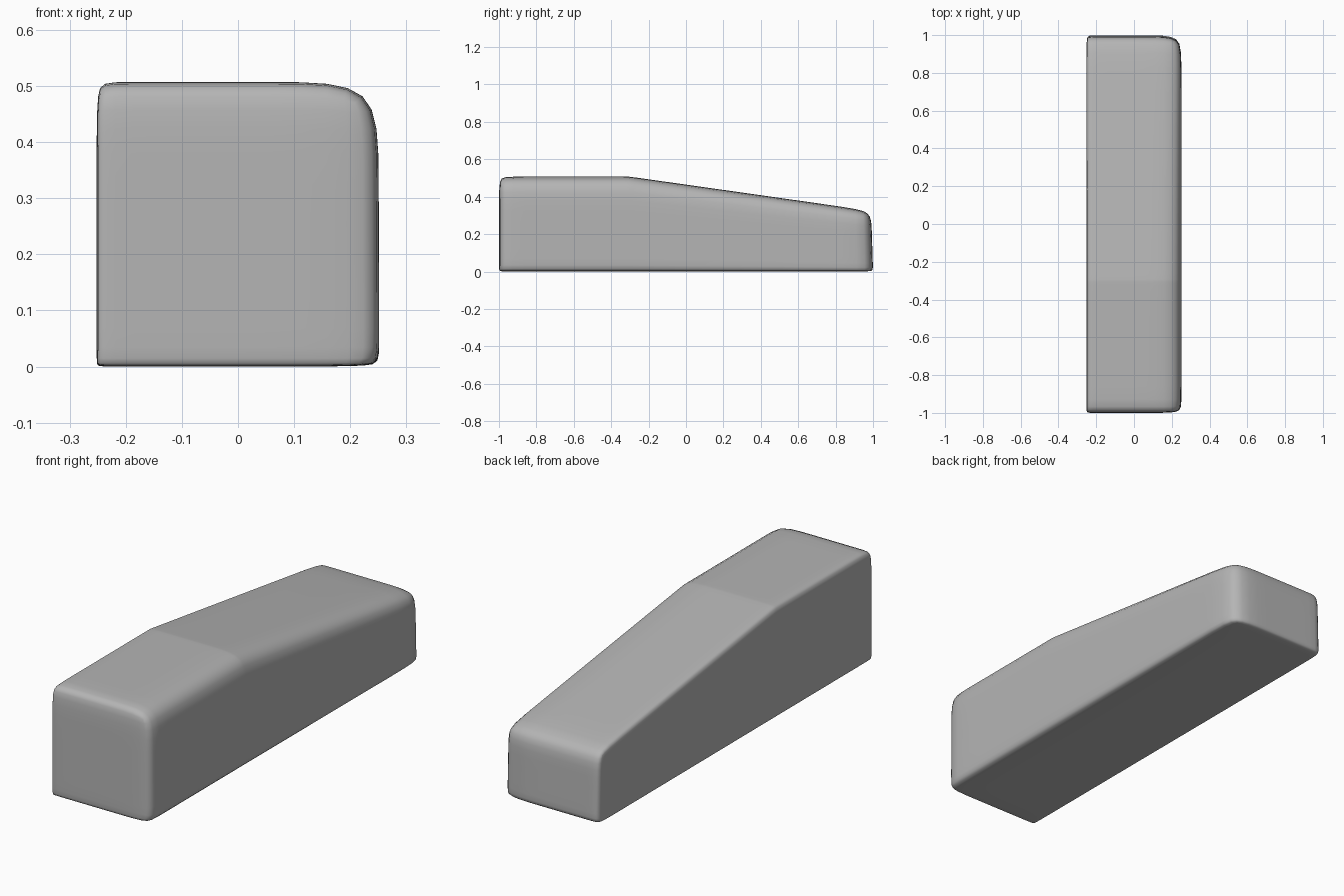
import bpy, bmesh

if "Cube" in bpy.data.objects:
    bpy.data.objects.remove(bpy.data.objects["Cube"])

# Control cage: loop positions along each axis set how tight each edge rounds
XS = [-0.252, -0.235, 0.08, 0.252]
YS = [-1.0, -0.96, -0.32, -0.30, -0.28, 0.87, 1.0]
ZS = [0.0, 0.03, 0.70, 1.0]          # fractions of the local height


def height(y):
    """Flat top at the front, sloping down toward the back."""
    return 0.507 - 0.1415 * max(0.0, y + 0.30)


bm = bmesh.new()
size = (len(XS), len(YS), len(ZS))
verts = {}


def vert(key):
    if key not in verts:
        i, j, k = key
        x, y, f = XS[i], YS[j], ZS[k]
        z = f * height(y)
        if j == size[1] - 1:
            y -= 0.010 * f           # back end leans in slightly
        if i == size[0] - 1:
            x -= 0.002 * f
        verts[key] = bm.verts.new((x, y, z))
    return verts[key]


# Six sides of the cage
for axis in range(3):
    u, v = (axis + 1) % 3, (axis + 2) % 3
    for side in (0, size[axis] - 1):
        for a in range(size[u] - 1):
            for b in range(size[v] - 1):
                quad = []
                for da, db in ((0, 0), (1, 0), (1, 1), (0, 1)):
                    key = [0, 0, 0]
                    key[axis], key[u], key[v] = side, a + da, b + db
                    quad.append(vert(tuple(key)))
                bm.faces.new(quad if side else quad[::-1])

bmesh.ops.recalc_face_normals(bm, faces=bm.faces)
for f in bm.faces:
    f.smooth = True
mesh = bpy.data.meshes.new("sloped_block")
bm.to_mesh(mesh)
bm.free()

# Darker grey surface
grey = bpy.data.materials.new("dark_grey")
grey.diffuse_color = (0.46, 0.46, 0.46, 1.0)
grey.use_nodes = True
grey.node_tree.nodes["Principled BSDF"].inputs["Base Color"].default_value = grey.diffuse_color
mesh.materials.append(grey)

# Rounded sloping block
block = bpy.data.objects.new("sloped_block", mesh)
bpy.context.collection.objects.link(block)
sub = block.modifiers.new("rounding", 'SUBSURF')
sub.levels = sub.render_levels = 2
